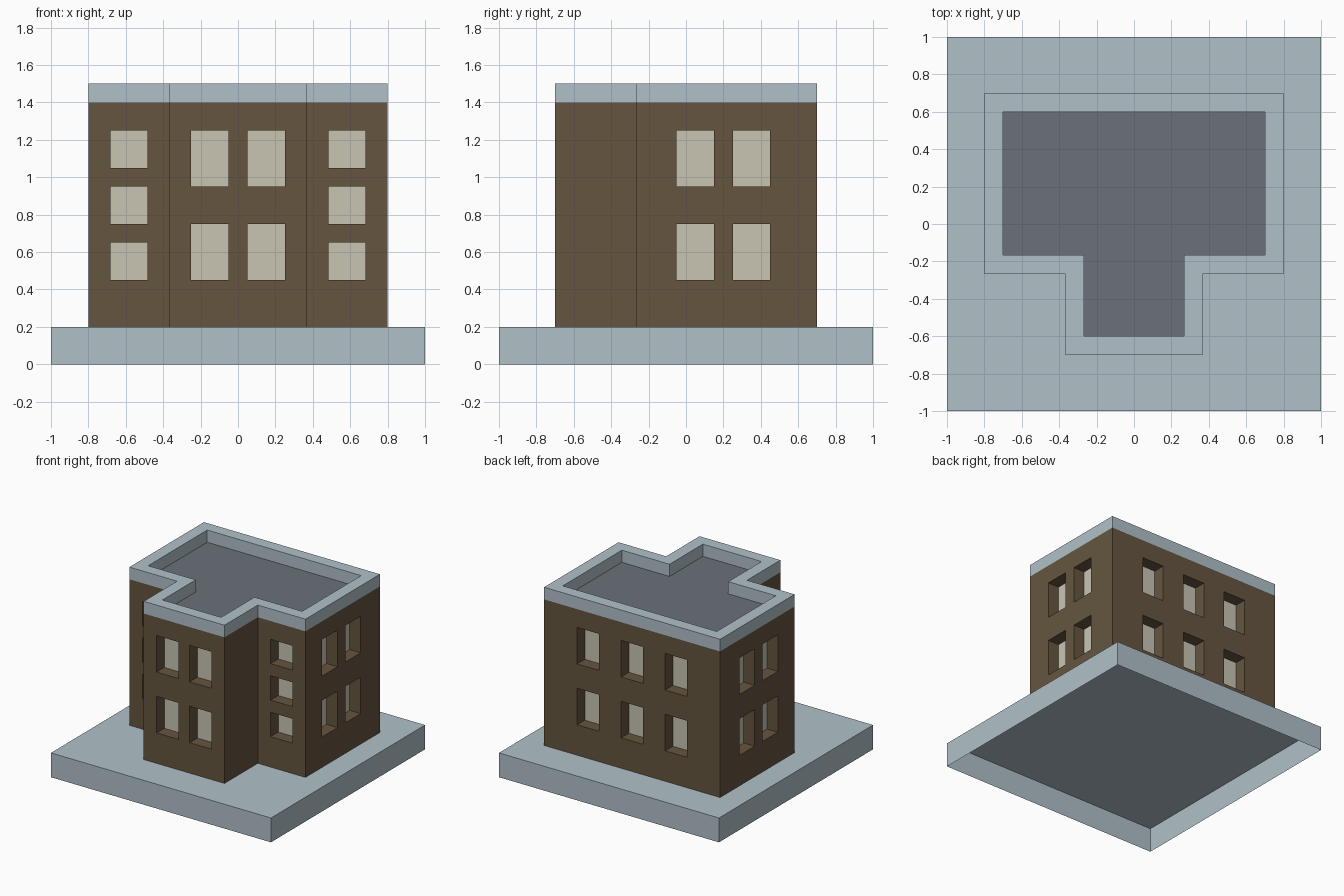
import bpy, bmesh
from mathutils import Vector

if "Cube" in bpy.data.objects:
    bpy.data.objects.remove(bpy.data.objects["Cube"])


def lin(c):
    c /= 255
    return c / 12.92 if c <= 0.04045 else ((c + 0.055) / 1.055) ** 2.4


def material(name, rgb):
    m = bpy.data.materials.new(name)
    m.diffuse_color = (*[lin(c) for c in rgb], 1)
    m.use_nodes = True
    m.node_tree.nodes["Principled BSDF"].inputs["Base Color"].default_value = m.diffuse_color
    return m


STONE = material("pale blue stone", (176, 193, 201))
BROWN = material("brown wall", (101, 85, 63))
GLASS = material("cream window", (200, 197, 180))
GREY = material("grey roof", (106, 113, 121))


def finish(bm, name, mats):
    bmesh.ops.remove_doubles(bm, verts=bm.verts, dist=1e-5)
    me = bpy.data.meshes.new(name)
    bm.to_mesh(me)
    bm.free()
    for m in mats:
        me.materials.append(m)
    ob = bpy.data.objects.new(name, me)
    bpy.context.collection.objects.link(ob)
    return ob


def face(bm, pts, mat=0):
    f = bm.faces.new([bm.verts.new(p) for p in pts])
    f.material_index = mat
    return f


# T-shaped plan, anticlockwise; half of it is mirrored in x
def plan(inset):
    i = inset
    half = [(0.367 - i, -0.7 + i), (0.367 - i, -0.267 + i),
            (0.8 - i, -0.267 + i), (0.8 - i, 0.7 - i)]
    return [Vector(p) for p in half + [(-x, y) for x, y in reversed(half)]]


outer, inner = plan(0), plan(0.1)
Z0, Z1, Z2, DEPTH, HW = 0.2, 1.4, 1.5, 0.1, 0.1

# Base slab, open underneath
bm = bmesh.new()
bmesh.ops.create_cube(bm, size=2)
for v in bm.verts:
    v.co.z = 0.1 + 0.1 * v.co.z
bmesh.ops.delete(bm, geom=[f for f in bm.faces if f.normal.z < -0.5 or
                           all(v.co.z < 0.01 for v in f.verts)], context='FACES')
finish(bm, "base_slab", [STONE])


# One wall split on a grid, window cells pushed inward
def wall(bm, a, b, centres, rows):
    d = (b - a).normalized()
    n = Vector((-d.y, d.x))
    spans = sorted((((Vector(c) - a).dot(d)) - HW, ((Vector(c) - a).dot(d)) + HW) for c in centres)
    us = [0] + [u for s in spans for u in s] + [(b - a).length]
    zs = [Z0] + [z for r in rows for z in r] + [Z1]

    def p(u, z, depth=0):
        q = a + d * u + n * depth
        return Vector((q.x, q.y, z))

    for i in range(len(us) - 1):
        for j in range(len(zs) - 1):
            cell = [(us[i], zs[j]), (us[i + 1], zs[j]), (us[i + 1], zs[j + 1]), (us[i], zs[j + 1])]
            if i % 2 and j % 2:
                face(bm, [p(*c, DEPTH) for c in cell], 1)
                for k in range(4):
                    c, e = cell[k], cell[(k + 1) % 4]
                    face(bm, [p(*c), p(*e), p(*e, DEPTH), p(*c, DEPTH)])
            else:
                face(bm, [p(*c) for c in cell])


TALL = [(0.45, 0.75), (0.95, 1.25)]
SMALL = [(0.45, 0.65), (0.75, 0.95), (1.05, 1.25)]
side = (0.05, 0.35)
layout = [
    ([], []),                                        # right of front wing
    ([(0.583, -0.267)], SMALL),                      # front right
    ([(0.8, y) for y in side], TALL),                # right side
    ([(x, 0.7) for x in (-0.4, 0, 0.4)], TALL),      # back
    ([(-0.8, y) for y in side], TALL),               # left side
    ([(-0.583, -0.267)], SMALL),                     # front left
    ([], []),                                        # left of front wing
    ([(x, -0.7) for x in (-0.15, 0.15)], TALL),      # front wing
]
bm = bmesh.new()
for i, (centres, rows) in enumerate(layout):
    wall(bm, outer[i], outer[(i + 1) % 8], centres, rows)
finish(bm, "walls_with_windows", [BROWN, GLASS])

# Parapet: outer band, flat top, inner band
bm = bmesh.new()
for i in range(8):
    j = (i + 1) % 8
    a, b, c, d = outer[i], outer[j], inner[j], inner[i]
    face(bm, [(*a, Z1), (*b, Z1), (*b, Z2), (*a, Z2)])
    face(bm, [(*a, Z2), (*b, Z2), (*c, Z2), (*d, Z2)])
    face(bm, [(*d, Z2), (*c, Z2), (*c, Z1), (*d, Z1)])
finish(bm, "parapet", [STONE])

# Flat roof sunk inside the parapet
bm = bmesh.new()
face(bm, [(*p, Z1) for p in inner])
finish(bm, "flat_roof", [GREY])
